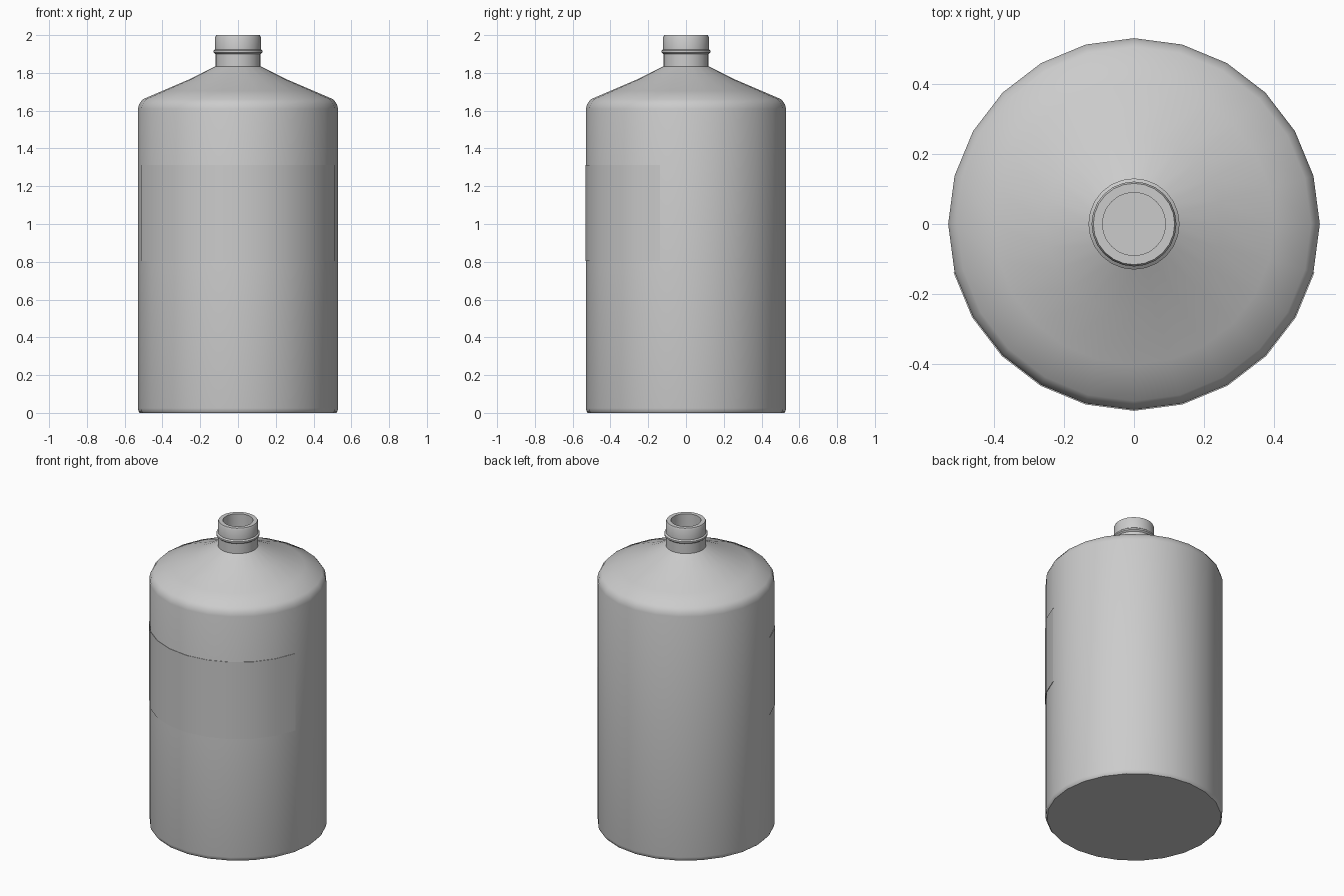
import bpy, bmesh, math

if "Cube" in bpy.data.objects:
    bpy.data.objects.remove(bpy.data.objects["Cube"])

SIDES = 24


def sweep(name, profile, start=0, steps=SIDES, cap=False, angle=40):
    """Sweep an (r, z) profile around z in 15 degree steps."""
    bm = bmesh.new()
    closed = steps == SIDES
    rings = []
    for i in range(steps if closed else steps + 1):
        a = math.radians(start) + i * math.tau / SIDES
        rings.append([bm.verts.new((r * math.cos(a), r * math.sin(a), z)) for r, z in profile])
    for i in range(steps):
        p, q = rings[i], rings[(i + 1) % len(rings)]
        for j in range(len(profile) - 1):
            bm.faces.new((p[j], q[j], q[j + 1], p[j + 1]))
    if cap:
        bm.faces.new([ring[0] for ring in reversed(rings)])
    mesh = bpy.data.meshes.new(name)
    bm.to_mesh(mesh)
    bm.free()
    obj = bpy.data.objects.new(name, mesh)
    bpy.context.collection.objects.link(obj)
    bpy.ops.object.select_all(action='DESELECT')
    obj.select_set(True)
    bpy.context.view_layer.objects.active = obj
    bpy.ops.object.shade_smooth_by_angle(angle=math.radians(angle))
    return obj


# Body with flat base, rounded shoulder and sloping top
sweep("bottle_body", [(0.52, 0), (0.527, 0.008), (0.53, 0.025), (0.53, 1.61),
                      (0.523, 1.635), (0.505, 1.66), (0.40, 1.705),
                      (0.255, 1.767), (0.12, 1.835)], cap=True)

# Neck with collar ring and open, rounded mouth
sweep("bottle_neck", [(0.12, 1.83), (0.12, 1.90), (0.13, 1.908), (0.13, 1.918),
                      (0.121, 1.925), (0.121, 1.99), (0.116, 2.0),
                      (0.09, 2.0), (0.09, 1.83)])

# Thin label wrapped around the front
sweep("front_label", [(0.53, 0.805), (0.533, 0.805), (0.533, 1.312), (0.53, 1.312)],
      start=-165, steps=10)
